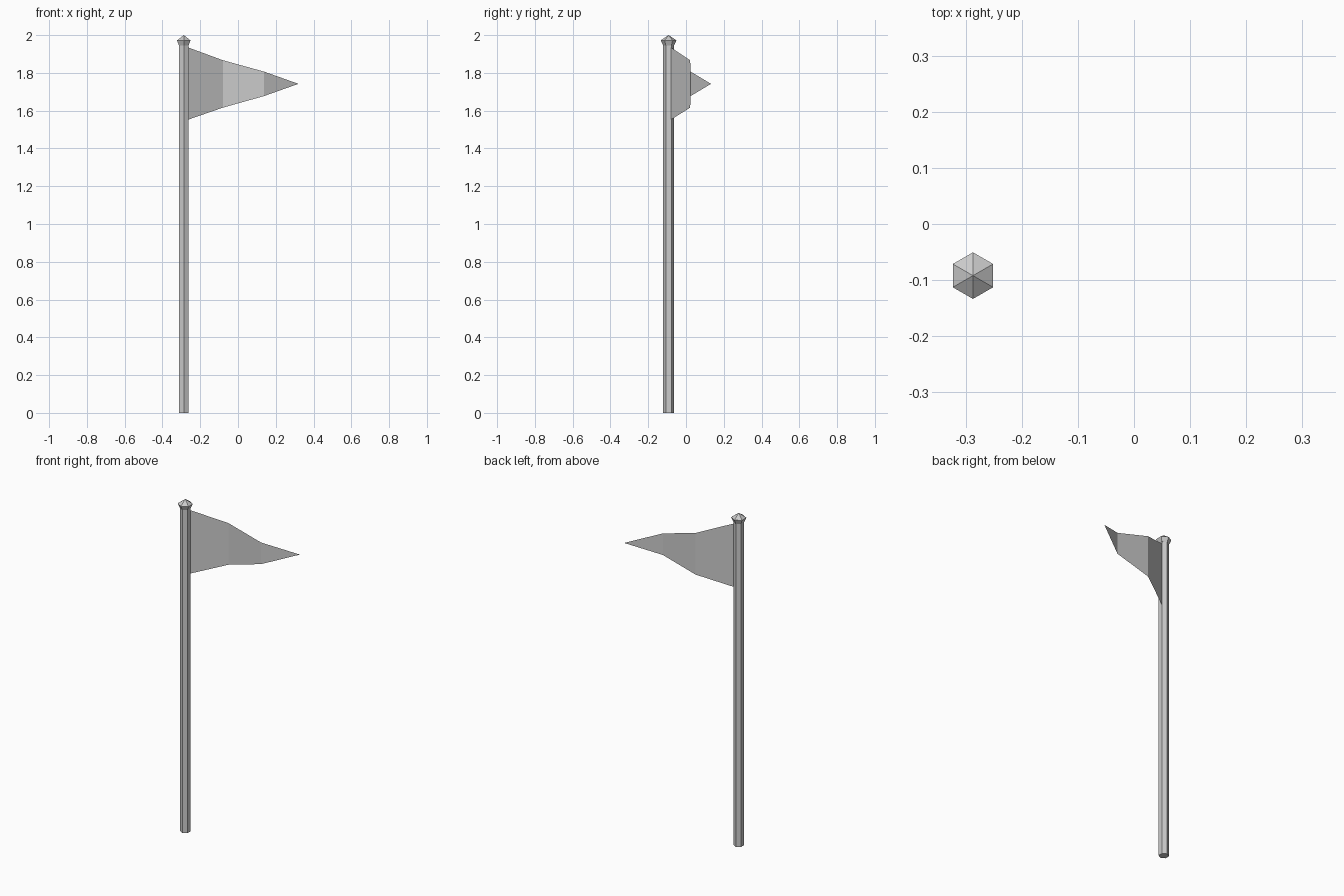
import bpy, bmesh, math

if "Cube" in bpy.data.objects:
    bpy.data.objects.remove(bpy.data.objects["Cube"])

PX, PY = -0.287, -0.092  # pole axis


def make_object(name, bm):
    mesh = bpy.data.meshes.new(name)
    bm.to_mesh(mesh)
    bm.free()
    obj = bpy.data.objects.new(name, mesh)
    bpy.context.collection.objects.link(obj)
    return obj


def hex_lathe(name, profile):
    """Six-sided solid from (radius, z) pairs; radius 0 makes a point."""
    bm = bmesh.new()
    rings = []
    for r, z in profile:
        angles = [math.radians(30 + 60 * i) for i in range(6)] if r else [0]
        rings.append([bm.verts.new((r * math.cos(a), r * math.sin(a), z)) for a in angles])
    for low, high in zip(rings, rings[1:]):
        for i in range(6):
            j = (i + 1) % 6
            if len(high) == 1:
                bm.faces.new((low[i], low[j], high[0]))
            else:
                bm.faces.new((low[i], low[j], high[j], high[i]))
    bm.faces.new(rings[0][::-1])
    if len(rings[-1]) == 6:
        bm.faces.new(rings[-1])
    obj = make_object(name, bm)
    obj.location = (PX, PY, 0)
    return obj


# Pole and pointed finial
hex_lathe("pole", [(0.0285, 0), (0.0285, 1.95)])
hex_lathe("finial", [(0.029, 1.945), (0.0415, 1.972), (0, 2.0)])

# Pennant: folded cloth sheet, columns of (x, y, top z, bottom z) plus tip
columns = [(-0.265, -0.08, 1.935, 1.552),
           (-0.08, 0.022, 1.867, 1.616),
           (0.137, 0.024, 1.807, 1.677)]
bm = bmesh.new()
edges = [(bm.verts.new((x, y, b)), bm.verts.new((x, y, t))) for x, y, t, b in columns]
for (b0, t0), (b1, t1) in zip(edges, edges[1:]):
    bm.faces.new((b0, b1, t1, t0))
tip = bm.verts.new((0.32, 0.132, 1.742))
bm.faces.new((edges[-1][0], tip, edges[-1][1]))
make_object("pennant", bm)
